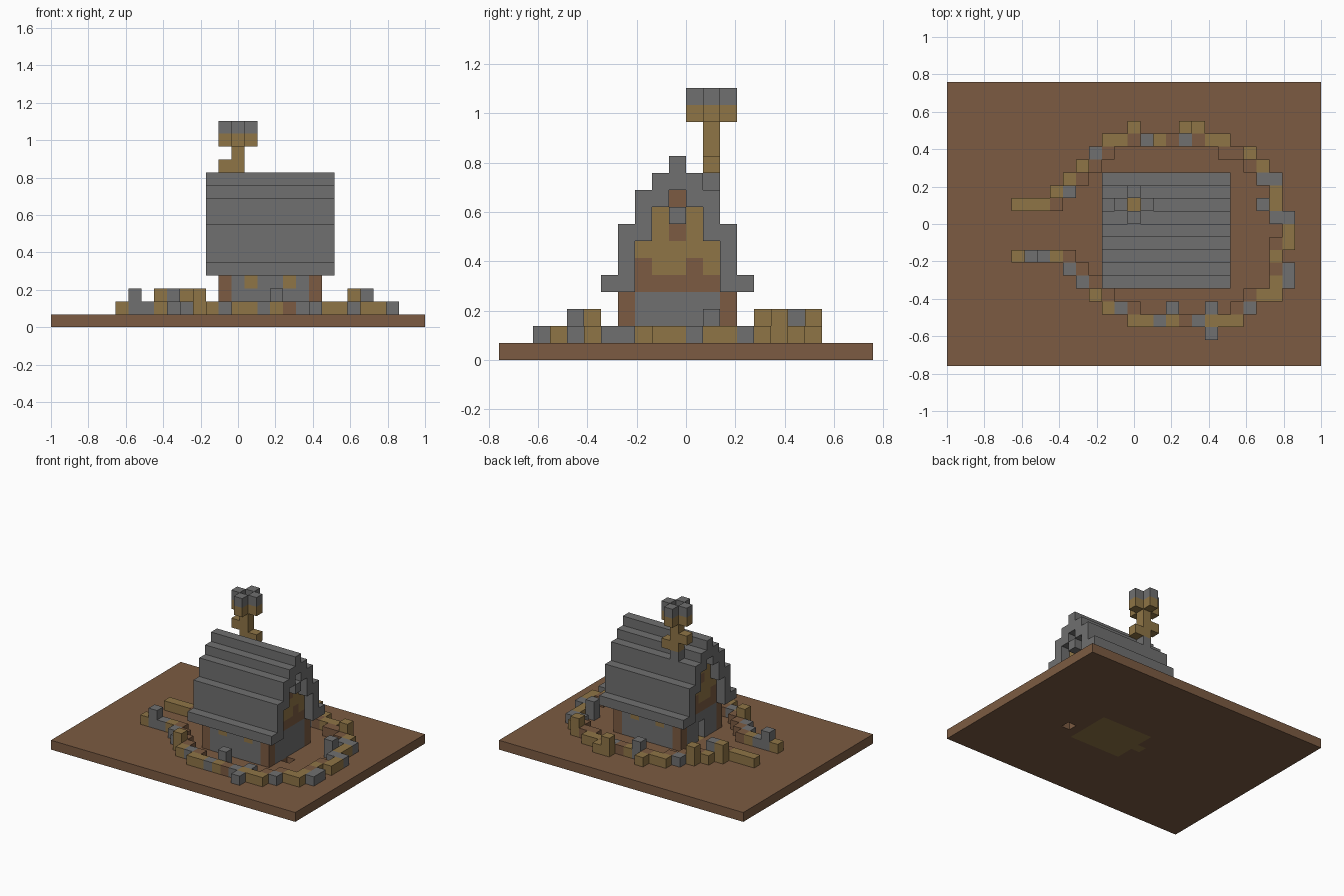
import bpy
import bmesh
from math import radians
from mathutils import Vector

cube = bpy.data.objects.get("Cube")
if cube:
    bpy.data.objects.remove(cube, do_unlink=True)

NX, NY = 29, 22          # size of the plot in blocks
UNIT = 2 / NX            # edge of one block


def material(name, colour):
    mat = bpy.data.materials.new(name)
    mat.use_nodes = True
    mat.diffuse_color = (*colour, 1)
    bsdf = next(n for n in mat.node_tree.nodes if n.type == 'BSDF_PRINCIPLED')
    bsdf.inputs["Base Color"].default_value = (*colour, 1)
    return mat


BROWN, STONE, OCHRE = range(3)
MATERIALS = [
    material("earth brown", (0.20, 0.105, 0.054)),
    material("stone grey", (0.162, 0.162, 0.162)),
    material("ochre wood", (0.275, 0.178, 0.061)),
]


def fill(blocks, xs, ys, zs, colour):
    """Set the colour of every block in a range."""
    for x in xs:
        for y in ys:
            for z in zs:
                blocks[x, y, z] = colour


def build(name, blocks):
    """Make a mesh from the open faces of a set of blocks."""
    bm = bmesh.new()
    corners = {}

    def vert(p):
        key = tuple(round(c) for c in p)
        if key not in corners:
            x, y, z = key
            corners[key] = bm.verts.new(((x - NX / 2) * UNIT, (y - NY / 2) * UNIT, z * UNIT))
        return corners[key]

    for cell, colour in blocks.items():
        for axis in range(3):
            for side in (-1, 1):
                n = Vector((0, 0, 0))
                n[axis] = side
                if tuple(round(c) for c in Vector(cell) + n) in blocks:
                    continue
                u = Vector((0, 0, 0))
                u[(axis + 1) % 3] = 1
                v = n.cross(u)
                mid = Vector(cell) + Vector((0.5, 0.5, 0.5)) + n / 2
                ring = [-u - v, u - v, u + v, v - u]
                face = bm.faces.new([vert(mid + r / 2) for r in ring])
                face.material_index = colour
    bmesh.ops.dissolve_limit(bm, angle_limit=radians(1), verts=bm.verts[:],
                             edges=bm.edges[:], delimit={'MATERIAL'})
    mesh = bpy.data.meshes.new(name)
    bm.to_mesh(mesh)
    bm.free()
    for mat in MATERIALS:
        mesh.materials.append(mat)
    bpy.context.collection.objects.link(bpy.data.objects.new(name, mesh))


# Ground slab with the wooden house floor let into it
ground = {}
fill(ground, range(NX), range(NY), [0], BROWN)
fill(ground, range(14, 20), range(8, 13), [0], OCHRE)
ground[13, 10, 0] = OCHRE
del ground[21, 9, 0]
build("ground", ground)

# Stepped roof: vertical span of blocks by distance from the ridge
RIDGE = 10
roof = {}
for step, (low, high) in enumerate([(10, 12), (9, 11), (7, 10), (4, 8), (4, 5)]):
    for y in {RIDGE - step, RIDGE + step}:
        fill(roof, range(12, 22), [y], range(low, high), STONE)
build("roof", roof)

# Long walls with ochre accents, and brown corner posts
walls = {}
for y in (7, 13):
    fill(walls, range(14, 20), [y], range(1, 4), STONE)
    fill(walls, (13, 20), [y], range(1, 4), BROWN)
    fill(walls, (15, 18), [y], [3], OCHRE)
build("long_walls", walls)

# Gable walls: stone foot, brown beam, ochre boards up to the roof
for name, x in (("door_gable", 13), ("rear_gable", 20)):
    gable = {}
    fill(gable, [x], range(8, 13), range(1, 4), STONE)
    fill(gable, [x], range(8, 13), [4], BROWN)
    fill(gable, [x], range(8, 13), range(5, 7), OCHRE)
    fill(gable, [x], range(9, 12), range(7, 9), OCHRE)
    fill(gable, [x], (8, 11), [5], BROWN)
    fill(gable, [x], [RIDGE], (7, 9), BROWN)
    if name == "door_gable":
        for z in (1, 2):
            del gable[x, RIDGE, z]
    build(name, gable)
build("gable_lamp", {(21, RIDGE, 8): STONE})

# Chimney stack with side blocks and a cross-shaped open cap
chimney = {}
fill(chimney, [14], [12], range(10, 14), OCHRE)
chimney[14, 12, 10] = STONE
chimney[15, 12, 11] = OCHRE
chimney[13, 12, 12] = OCHRE
for dx, dy in ((1, 0), (-1, 0), (0, 1), (0, -1)):
    chimney[14 + dx, 12 + dy, 14] = OCHRE
    chimney[14 + dx, 12 + dy, 15] = STONE
build("chimney", chimney)


def walk(points):
    """List the blocks along a path, stepping straight or diagonally."""
    x, y = points[0]
    cells = [(x, y)]
    for px, py in points[1:]:
        while (x, y) != (px, py):
            x += (px > x) - (px < x)
            y += (py > y) - (py < y)
            cells.append((x, y))
    return cells


# Garden wall: a ring of rubble, open in front of the door
path = walk([(5, 12), (7, 12), (12, 17), (21, 17), (22, 16), (23, 16), (25, 14),
             (25, 11), (26, 11), (26, 9), (25, 8), (25, 5), (24, 5), (22, 3),
             (14, 3), (13, 4), (12, 4), (8, 8), (5, 8)])
rubble = {}
KINDS = {"b": BROWN, "g": STONE, "o": OCHRE}
for (x, y), kind in zip(path, "ooogoogoobgobgbooboogooggooobooogooogbogoogooggoggo"):
    rubble[x, y, 1] = KINDS[kind]

# Brown stones filling the inner corner of each diagonal step
for (ax, ay), (bx, by) in zip(path, path[1:]):
    if ax != bx and ay != by:
        x, y = min((ax, by), (bx, ay), key=lambda c: abs(c[0] - 16) + abs(c[1] - RIDGE))
        rubble.setdefault((x, y, 1), BROWN)

# Loose stones beside the wall, then stones stacked on top
for x, y in ((26, 7), (26, 6), (20, 2), (20, 4), (24, 14)):
    rubble[x, y, 1] = STONE
for x, y in ((14, 18), (19, 18)):
    rubble[x, y, 1] = OCHRE
for x, y in ((6, 8), (9, 13), (15, 17), (17, 4), (24, 12)):
    fill(rubble, [x], [y], (1, 2), STONE)
for x, y in ((8, 13), (10, 15), (11, 5), (18, 18), (23, 16)):
    fill(rubble, [x], [y], (1, 2), OCHRE)
build("garden_wall", rubble)
